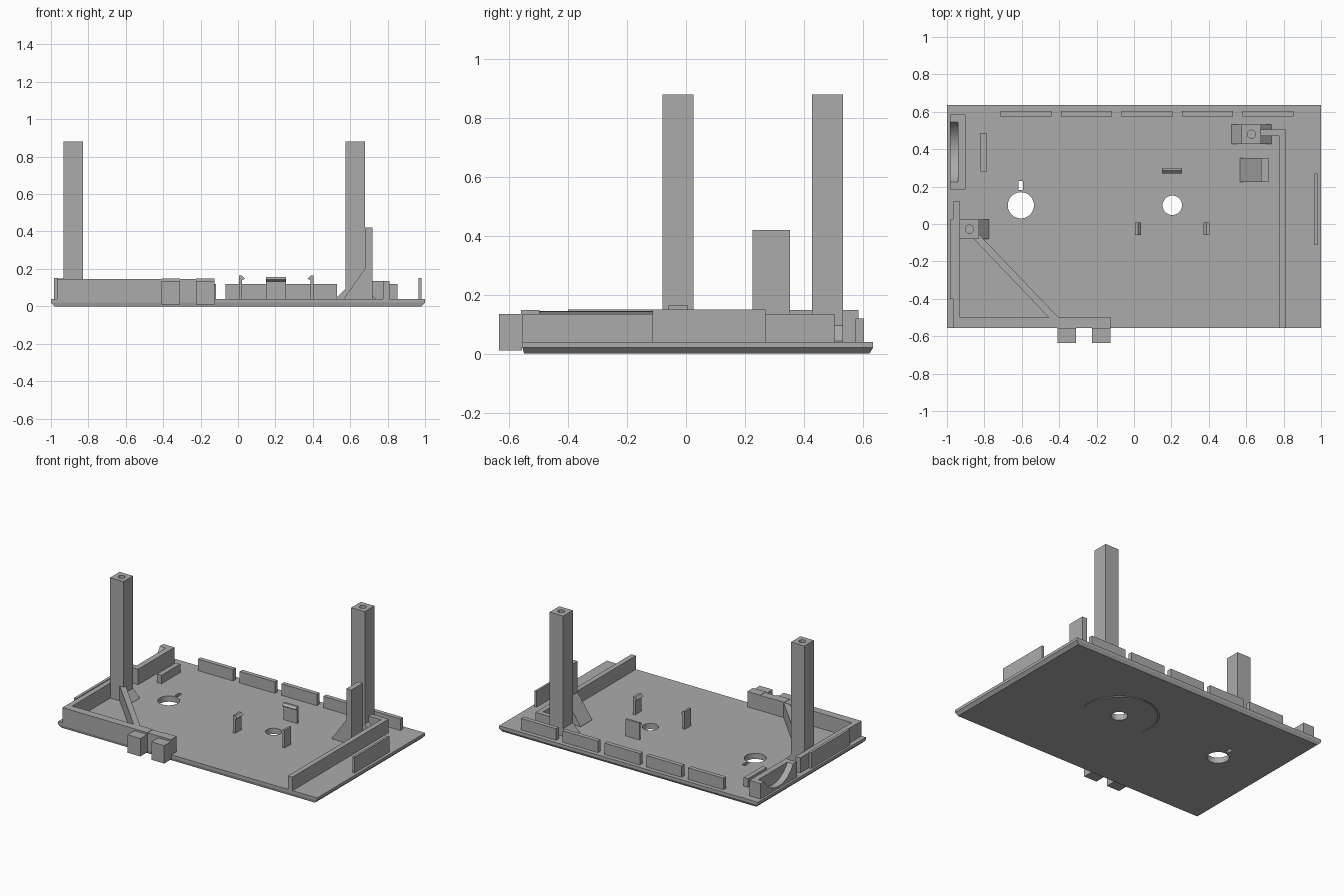
import bpy, bmesh, math
from mathutils import Vector

if "Cube" in bpy.data.objects:
    bpy.data.objects.remove(bpy.data.objects["Cube"])

grey = bpy.data.materials.new("plain grey")
grey.diffuse_color = (0.41, 0.41, 0.41, 1)
grey.use_nodes = True
grey.node_tree.nodes["Principled BSDF"].inputs["Base Color"].default_value = grey.diffuse_color
FLOOR = 0.035  # parts sink slightly into the plate


def prism(name, pts, axis, a, b):
    """Extrude a 2D outline along an axis (0=x: pts are y,z; 1=y: x,z; 2=z: x,y)."""
    bm = bmesh.new()

    def place(p, t):
        c = list(p)
        c.insert(axis, t)
        return bm.verts.new(c)
    lo = [place(p, a) for p in pts]
    hi = [place(p, b) for p in pts]
    bm.faces.new(lo)
    bm.faces.new(hi[::-1])
    n = len(pts)
    for i in range(n):
        bm.faces.new((lo[i], hi[i], hi[(i + 1) % n], lo[(i + 1) % n]))
    bmesh.ops.recalc_face_normals(bm, faces=bm.faces)
    me = bpy.data.meshes.new(name)
    bm.to_mesh(me)
    bm.free()
    me.materials.append(grey)
    ob = bpy.data.objects.new(name, me)
    bpy.context.collection.objects.link(ob)
    return ob


def box(name, x0, x1, y0, y1, z1, z0=FLOOR):
    return prism(name, [(x0, y0), (x1, y0), (x1, y1), (x0, y1)], 2, z0, z1)


def circle(cx, cy, r, n=40, a0=0.0, a1=2 * math.pi, closed=True):
    steps = n if closed else n - 1
    return [(cx + r * math.cos(a0 + (a1 - a0) * i / steps),
             cy + r * math.sin(a0 + (a1 - a0) * i / steps)) for i in range(n)]


def cut(target, cutter):
    mod = target.modifiers.new("cut", 'BOOLEAN')
    mod.operation = 'DIFFERENCE'
    mod.solver = 'EXACT'
    mod.object = cutter
    bpy.context.view_layer.update()
    dg = bpy.context.evaluated_depsgraph_get()
    me = bpy.data.meshes.new_from_object(target.evaluated_get(dg))
    target.modifiers.clear()
    target.data = me
    bpy.data.objects.remove(cutter)


# Base plate with chamfered lower edges
plate = box("base_plate", -1, 1, -0.555, 0.635, 0.04, 0.02)
bm = bmesh.new()
bm.from_mesh(plate.data)
bottom = [f for f in bm.faces if f.normal.z < -0.9]
new = bmesh.ops.extrude_face_region(bm, geom=bottom)["geom"]
bmesh.ops.delete(bm, geom=bottom, context='FACES_ONLY')
for v in (g for g in new if isinstance(g, bmesh.types.BMVert)):
    v.co.x *= 0.98
    v.co.y += 0.005 if v.co.y < 0 else -0.012
    v.co.z = 0
bmesh.ops.recalc_face_normals(bm, faces=bm.faces)
bm.to_mesh(plate.data)
bm.free()

# Round holes, small slot and dial arc groove underneath
cut(plate, prism("cutter", circle(-0.605, 0.1, 0.07), 2, -0.1, 0.1))
cut(plate, prism("cutter", circle(0.205, 0.1, 0.052), 2, -0.1, 0.1))
cut(plate, box("cutter", -0.617, -0.593, 0.183, 0.23, 0.1, -0.1))
a0, a1 = math.radians(-14), math.radians(194)
arc = circle(0.205, 0.1, 0.252, 32, a0, a1, False) + circle(0.205, 0.1, 0.242, 32, a1, a0, False)
cut(plate, prism("cutter", arc, 2, -0.05, 0.006))

# Tall screw posts with pilot holes
for name, x0, x1, y0, y1 in (("left_post", -0.932, -0.828, -0.08, 0.025),
                             ("right_post", 0.575, 0.68, 0.427, 0.533)):
    post = box(name, x0, x1, y0, y1, 0.88)
    cut(post, prism("cutter", circle((x0 + x1) / 2, (y0 + y1) / 2, 0.022, 24), 2, 0.72, 1))


# Sloped gussets at the post feet
def gusset(name, x_wall, x_tip, y0, y1, top):
    prism(name, [(x_wall, FLOOR), (x_tip, FLOOR), (x_tip, 0.042), (x_wall, top)], 1, y0, y1)


gusset("left_post_gusset", -0.829, -0.776, -0.08, 0.025, 0.096)
gusset("right_post_inner_gusset", 0.576, 0.522, 0.427, 0.533, 0.096)
gusset("right_post_outer_gusset", 0.679, 0.735, 0.427, 0.533, 0.096)

# Short support pillar with ramp
box("short_pillar", 0.68, 0.718, 0.225, 0.353, 0.42)
gusset("short_pillar_ramp", 0.681, 0.567, 0.225, 0.353, 0.205)

# Right rail with elbow to the post, and outer tab
prism("right_rail", [(0.775, -0.555), (0.81, -0.555), (0.81, 0.505), (0.679, 0.505),
                     (0.679, 0.47), (0.775, 0.47)], 2, FLOOR, 0.135)
box("right_tab", 0.965, 0.98, -0.113, 0.27, 0.15)

# Front and left walls, outer left tab, diagonal brace
prism("corner_wall", [(-0.967, -0.555), (-0.125, -0.555), (-0.125, -0.5), (-0.93, -0.5),
                      (-0.93, 0.12), (-0.967, 0.12)], 2, FLOOR, 0.145)
box("left_tab", -0.985, -0.966, -0.4, 0.025, 0.15)
p, q = Vector((-0.855, -0.055)), Vector((-0.42, -0.51))
side = (q - p).orthogonal().normalized() * 0.019
prism("diagonal_brace", [tuple(v) for v in (p + side, q + side, q - side, p - side)],
      2, FLOOR, 0.143)

# Front hinge blocks
for i, x in enumerate((-0.41, -0.225)):
    box(f"hinge_block_{i + 1}", x, x + 0.1, -0.635, -0.556, 0.135, 0.01)
    box(f"hinge_neck_{i + 1}", x, x + 0.1, -0.56, -0.498, 0.148, 0.02)

# Row of tabs along the back edge
for i in range(5):
    x = -0.713 + 0.323 * i
    box(f"back_tab_{i + 1}", x, x + 0.273, 0.575, 0.605, 0.12)

# Left cable saddle: backing wall plus scooped cradle
box("saddle_wall", -0.94, -0.9, 0.185, 0.585, 0.148)
chord, depth = 0.16, 0.095
r = (chord ** 2 + depth ** 2) / (2 * depth)
half = math.asin(chord / r)
scoop = circle(0.385, 0.148 - depth + r, r, 24, -math.pi / 2 - half, -math.pi / 2 + half, False)
cradle = prism("saddle_cradle", [(0.185, 0.148), *scoop, (0.585, 0.148), (0.585, FLOOR),
                                 (0.185, FLOOR)], 0, -0.985, -0.939)
for face in cradle.data.polygons:
    c = face.center
    face.use_smooth = abs(face.normal.x) < 0.1 and abs(c.y - 0.385) < chord and c.z > FLOOR + 0.005
box("saddle_rib", -0.82, -0.787, 0.28, 0.487, 0.1)


# Snap clips with hooked tops
def clip(name, x, s):
    pts = [(0, FLOOR), (0.016, FLOOR), (0.016, 0.14), (0.032, 0.147), (0.016, 0.164), (0, 0.164)]
    prism(name, [(x + s * a, z) for a, z in pts], 1, -0.06, 0.007)


clip("left_clip", 0.005, 1)
clip("right_clip", 0.403, -1)
prism("centre_clip", [(0.3, FLOOR), (0.3, 0.157), (0.285, 0.157), (0.27, 0.142), (0.285, 0.132),
                      (0.285, FLOOR)], 0, 0.15, 0.257)
